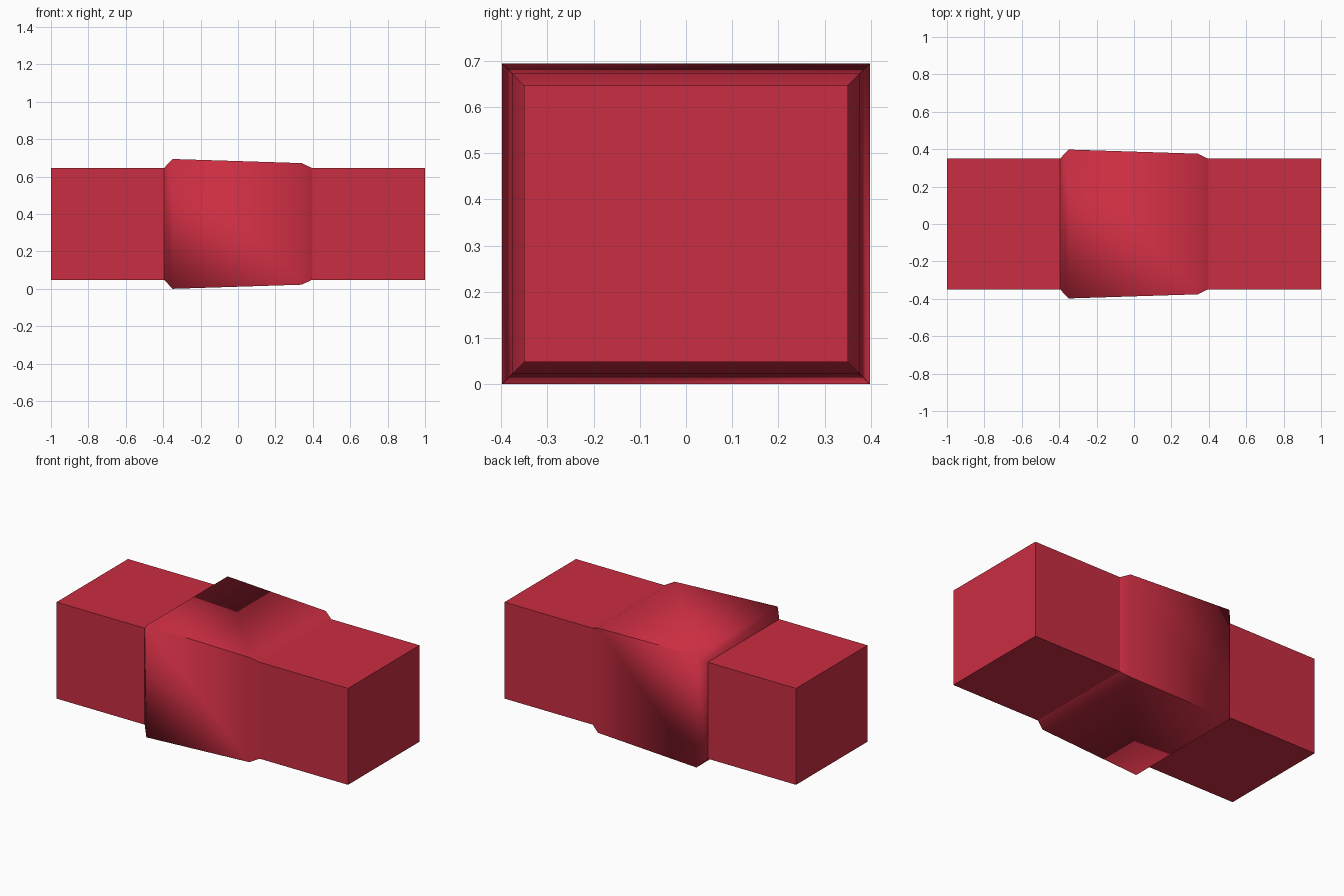
import bpy
import bmesh
import math

if "Cube" in bpy.data.objects:
    bpy.data.objects.remove(bpy.data.objects["Cube"], do_unlink=True)

RED = (0.59, 0.026, 0.054, 1.0)
mat = bpy.data.materials.new("red")
mat.use_nodes = True
mat.diffuse_color = RED
mat.node_tree.nodes["Principled BSDF"].inputs["Base Color"].default_value = RED

HALF_Y, HALF_Z = 0.35, 0.299
MID_Z = 0.347


def rectangular_loft(name, stations, capped):
    """Loft a rectangle along x; each station is (x, growth beyond the bar)."""
    bm = bmesh.new()
    rings = []
    for x, grow in stations:
        y, z = HALF_Y + grow, HALF_Z + grow
        rings.append([bm.verts.new((x, sy * y, MID_Z + sz * z))
                      for sy, sz in ((-1, -1), (1, -1), (1, 1), (-1, 1))])
    for a, b in zip(rings, rings[1:]):
        for i in range(4):
            j = (i + 1) % 4
            bm.faces.new((a[i], a[j], b[j], b[i]))
    if capped:
        bm.faces.new(rings[0])
        bm.faces.new(rings[-1])
    bmesh.ops.recalc_face_normals(bm, faces=bm.faces)
    mesh = bpy.data.meshes.new(name)
    bm.to_mesh(mesh)
    bm.free()
    mesh.materials.append(mat)
    obj = bpy.data.objects.new(name, mesh)
    bpy.context.collection.objects.link(obj)
    return obj


# Straight bar running the full length
rectangular_loft("bar", [(-1, 0), (1, 0)], True)

# Tapered sleeve around the middle, smooth lengthwise with sharp corners
sleeve = rectangular_loft(
    "sleeve", [(-0.395, 0), (-0.35, 0.048), (0.34, 0.026), (0.395, 0)], False)
bpy.ops.object.select_all(action="DESELECT")
sleeve.select_set(True)
bpy.context.view_layer.objects.active = sleeve
bpy.ops.object.shade_smooth_by_angle(angle=math.radians(60))
